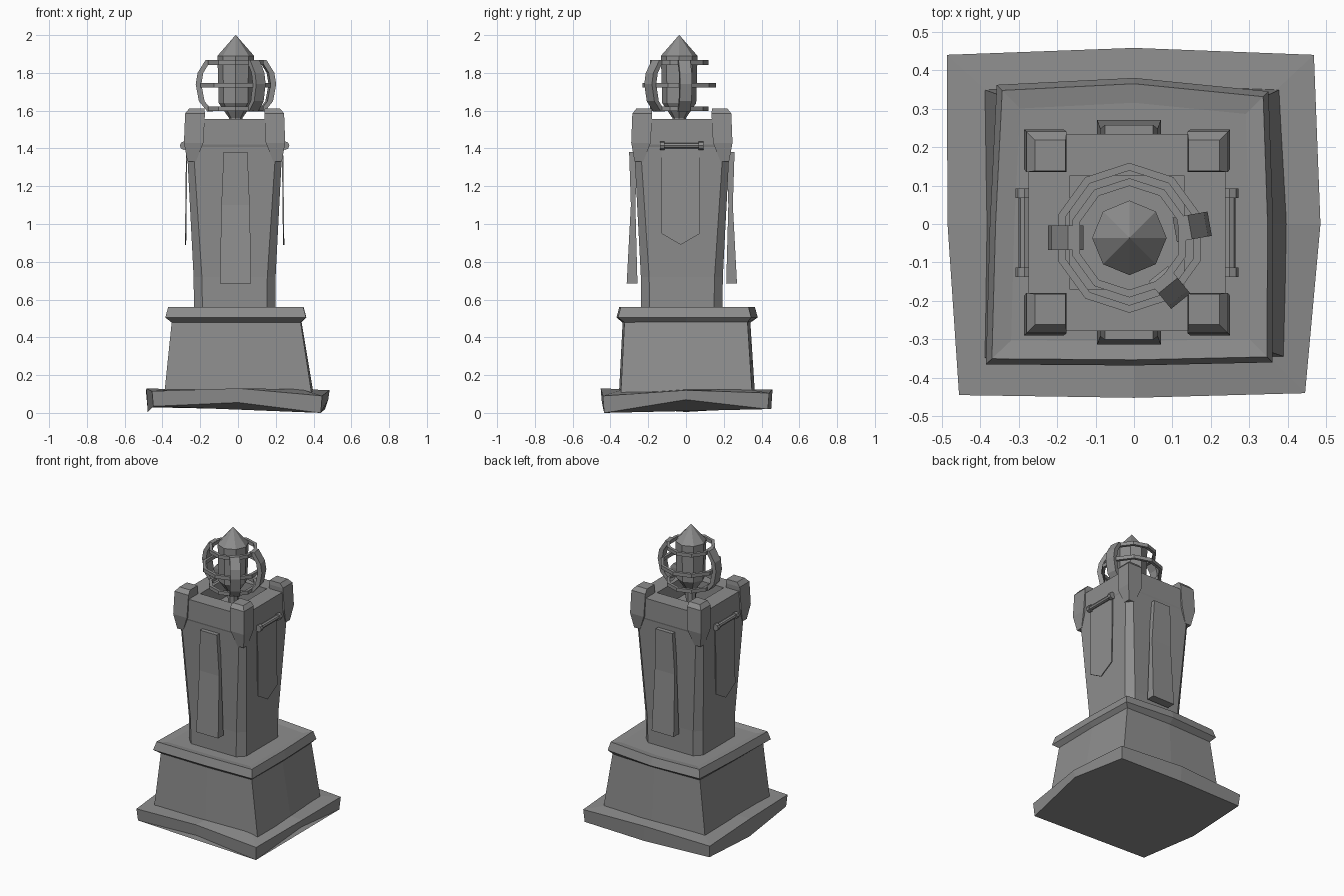
import bpy, bmesh, math
from mathutils import Vector

cube = bpy.data.objects.get("Cube")
if cube:
    bpy.data.objects.remove(cube)

stone = bpy.data.materials.new("grey_stone")
stone.use_nodes = True
GREY = (0.27, 0.27, 0.27, 1)
stone.diffuse_color = GREY
stone.node_tree.nodes["Principled BSDF"].inputs["Base Color"].default_value = GREY

CX, CY = -0.018, -0.022      # tower axis
GX, GY = -0.012, -0.036      # lantern axis


def loft(name, rings, caps=True, closed=False):
    """Skin a list of equal-length point rings."""
    bm = bmesh.new()
    rows = [[bm.verts.new(p) for p in ring] for ring in rings]
    n = len(rows[0])
    pairs = list(zip(rows, rows[1:]))
    if closed:
        pairs.append((rows[-1], rows[0]))
    for a, b in pairs:
        for i in range(n):
            j = (i + 1) % n
            bm.faces.new((a[i], a[j], b[j], b[i]))
    if caps and not closed:
        bm.faces.new(rows[0][::-1])
        bm.faces.new(rows[-1])
    bmesh.ops.recalc_face_normals(bm, faces=bm.faces)
    mesh = bpy.data.meshes.new(name)
    bm.to_mesh(mesh)
    bm.free()
    mesh.materials.append(stone)
    obj = bpy.data.objects.new(name, mesh)
    bpy.context.collection.objects.link(obj)
    return obj


def square(h, z):
    return [(CX + x * h, CY + y * h, z) for x, y in ((-1, -1), (1, -1), (1, 1), (-1, 1))]


def chamfered(h, c, z):
    k = h - c
    pts = ((-k, -h), (k, -h), (h, -k), (h, k), (k, h), (-k, h), (-h, k), (-h, -k))
    return [(CX + x, CY + y, z) for x, y in pts]


def circle(r, z, n):
    return [(GX + r * math.sin(math.tau * i / n), GY + r * math.cos(math.tau * i / n), z)
            for i in range(n)]


def scaled(outline, s, z):
    return [(x * s, y * s, z) for x, y in outline]


# Warped foundation slab
slab = [(-0.455, -0.445), (0, -0.452), (0.445, -0.44), (0.485, 0),
        (0.468, 0.44), (0, 0.458), (-0.487, 0.44), (-0.485, 0)]
low = [0.035, 0.055, 0.0, 0.07, 0.02, 0.02, 0.03, 0.005]
high = [0.115, 0.13, 0.09, 0.12, 0.105, 0.125, 0.11, 0.13]
loft("foundation_slab", [[(x * 0.985, y * 0.985, z) for (x, y), z in zip(slab, low)],
                         [(x, y, z) for (x, y), z in zip(slab, high)],
                         scaled(slab, 0.75, 0.125)])

# Plinth and its moulded rim
foot = [(-0.39, -0.35), (0, -0.355), (0.39, -0.345), (0.4, 0),
        (0.38, 0.35), (0, 0.365), (-0.39, 0.35), (-0.385, 0)]
neck = [(-0.35, -0.33), (0, -0.335), (0.33, -0.325), (0.335, 0),
        (0.325, 0.325), (0, 0.34), (-0.335, 0.33), (-0.345, 0)]
rim = [(-0.385, -0.365), (0, -0.368), (0.36, -0.36), (0.362, 0),
       (0.35, 0.345), (0, 0.38), (-0.357, 0.362), (-0.375, 0)]
loft("plinth", [scaled(foot, 1, 0.1), scaled(neck, 1, 0.49)])
loft("plinth_rim", [scaled(neck, 0.99, 0.475), scaled(rim, 1, 0.505),
                    scaled(rim, 0.96, 0.56), scaled(rim, 0.83, 0.552)])

# Flared tower shaft with chamfered corners
loft("tower_shaft", [chamfered(0.215, 0.045, 0.54), chamfered(0.217, 0.044, 0.72),
                     chamfered(0.253, 0.034, 1.415)])

# Parapet with a sunken well
loft("parapet", [square(0.25, 1.4), square(0.256, 1.42), square(0.256, 1.555),
                 square(0.148, 1.555), square(0.148, 1.43)])

# Corner posts
for sx, side in ((-1, "right"), (1, "left")):
    for sy, end in ((-1, "front"), (1, "back")):
        rings = []
        for a, b, z in ((0.205, 0.25, 1.33), (0.165, 0.268, 1.43), (0.157, 0.262, 1.585),
                        (0.16, 0.24, 1.612)):
            rings.append([(CX + sx * u, CY + sy * v, z)
                          for u, v in ((a, a), (b, a), (b, b), (a, b))])
        loft(f"{end}_{side}_post", rings)

# Long slabs on front and back
for s, end in ((-1, "front"), (1, "back")):
    rings = []
    for w, inner, outer, z in ((0.083, 0.235, 0.292, 0.685), (0.075, 0.246, 0.27, 1.1),
                               (0.063, 0.236, 0.279, 1.38)):
        rings.append([(x - 0.013, CY + s * d, z)
                      for x, d in ((-w, inner), (w, inner), (w, outer), (-w, outer))])
    loft(f"{end}_long_panel", rings)

# Pointed banners hung from rods on the sides
for s, side in ((-1, "right"), (1, "left")):
    outline = [(-0.103, 1.41), (0.103, 1.41), (0.103, 0.95), (0, 0.89), (-0.103, 0.95)]
    loft(f"{side}_banner", [[(CX + s * (d + 0.012 * (1.41 - z)), y - 0.028, z)
                             for y, z in outline] for d in (0.25, 0.257)])
    rod = ((-0.115, 0.023), (-0.09, 0.023), (-0.09, 0.015),
           (0.09, 0.015), (0.09, 0.023), (0.115, 0.023))
    loft(f"{side}_banner_rod",
         [[(CX + s * 0.267 + r * math.cos(math.tau * i / 8), y - 0.023,
            1.415 + r * math.sin(math.tau * i / 8)) for i in range(8)] for y, r in rod])

# Faceted crystal
loft("crystal", [circle(r, z, 8) for r, z in
                 ((0.03, 1.43), (0.035, 1.56), (0.09, 1.64), (0.097, 1.89), (0.001, 2.0))])

# Cage hoops
for name, r, z in (("lower", 0.155, 1.61), ("middle", 0.195, 1.735), ("upper", 0.155, 1.855)):
    loft(f"{name}_hoop", [circle(r, z - 0.012, 10), circle(r, z + 0.012, 10),
                          circle(r - 0.02, z + 0.012, 10), circle(r - 0.02, z - 0.012, 10)],
         closed=True)

# Curved cage ribs
profile = ((0.14, 1.595), (0.185, 1.65), (0.202, 1.74), (0.192, 1.8), (0.15, 1.868))
for k, deg in enumerate((180, 10, -51)):
    a = math.radians(deg)
    out, across = Vector((math.cos(a), math.sin(a), 0)), Vector((-math.sin(a), math.cos(a), 0))
    rings = []
    for r, z in profile:
        mid = Vector((GX, GY, z))
        rings.append([mid + out * (r + d) + across * w for d, w in
                      ((-0.02, -0.032), (0.01, -0.032), (0.01, 0.032), (-0.02, 0.032))])
    loft(f"cage_rib_{k + 1}", rings)
